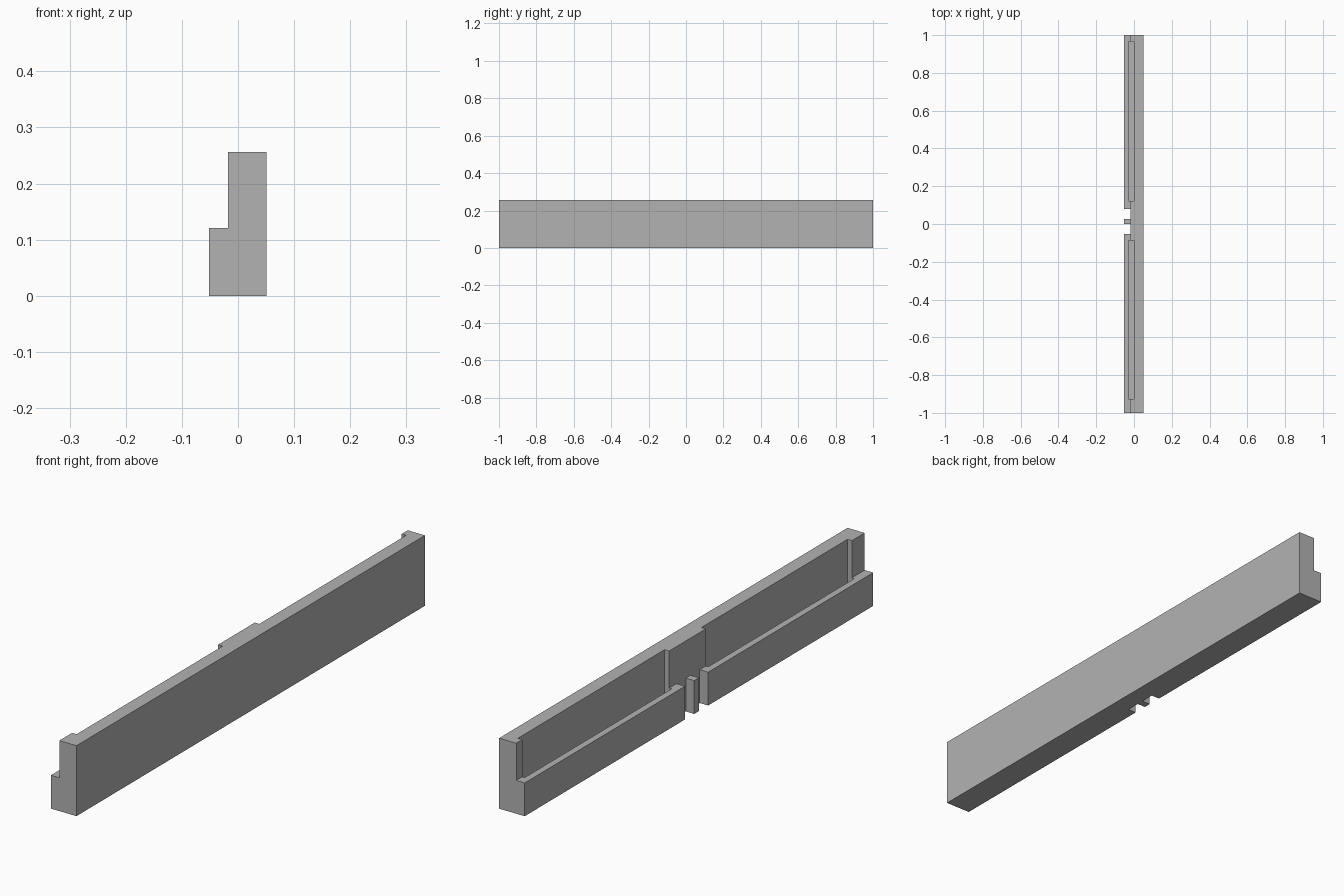
import bpy
import bmesh
from mathutils import Matrix, Vector

default = bpy.data.objects.get("Cube")
if default:
    bpy.data.objects.remove(default, do_unlink=True)

# Main dimensions
LEFT, RIGHT, STEP = 0.051, -0.052, -0.018
LEDGE_Z, TOP_Z = 0.121, 0.256
SLOT_FLOOR = 0.04

grey = bpy.data.materials.new("plain_grey")
grey.use_nodes = True
colour = (0.45, 0.45, 0.45, 1)
grey.diffuse_color = colour
grey.node_tree.nodes["Principled BSDF"].inputs["Base Color"].default_value = colour


def make_object(name, bm):
    bmesh.ops.recalc_face_normals(bm, faces=bm.faces)
    mesh = bpy.data.meshes.new(name)
    bm.to_mesh(mesh)
    bm.free()
    mesh.materials.append(grey)
    obj = bpy.data.objects.new(name, mesh)
    bpy.context.collection.objects.link(obj)
    return obj


def extrude_profile(name, points, y0, y1):
    bm = bmesh.new()
    face = bm.faces.new([bm.verts.new((x, y0, z)) for x, z in points])
    result = bmesh.ops.extrude_face_region(bm, geom=[face])
    verts = [v for v in result["geom"] if isinstance(v, bmesh.types.BMVert)]
    bmesh.ops.translate(bm, verts=verts, vec=(0, y1 - y0, 0))
    return make_object(name, bm)


def cut_box(target, low, high):
    low, high = Vector(low), Vector(high)
    bm = bmesh.new()
    matrix = Matrix.Translation((low + high) / 2) @ Matrix.Diagonal((*(high - low), 1))
    bmesh.ops.create_cube(bm, size=1, matrix=matrix)
    cutter = make_object("slot_cutter", bm)
    cutter.hide_render = True
    mod = target.modifiers.new("cut", "BOOLEAN")
    mod.operation = "DIFFERENCE"
    mod.solver = "EXACT"
    mod.object = cutter
    bpy.context.view_layer.objects.active = target
    bpy.ops.object.modifier_apply(modifier=mod.name)
    bpy.data.objects.remove(cutter, do_unlink=True)


# Stepped rail: tall wall with a low ledge along its right side
profile = [(LEFT, 0), (LEFT, TOP_Z), (STEP, TOP_Z),
           (STEP, LEDGE_Z), (RIGHT, LEDGE_Z), (RIGHT, 0)]
rail = extrude_profile("stepped_rail", profile, -1, 1)

# Long slots, recessed into the wall and sunk behind the ledge
for y0, y1 in [(0.122, 0.965), (-0.927, -0.088)]:
    cut_box(rail, (-0.028, y0, SLOT_FLOOR), (0.0, y1, 0.3))

# Two gaps through the ledge, leaving a small tooth between them
for y0, y1 in [(0.027, 0.08), (-0.053, 0.0)]:
    cut_box(rail, (-0.1, y0, -0.1), (STEP, y1, 0.2))
